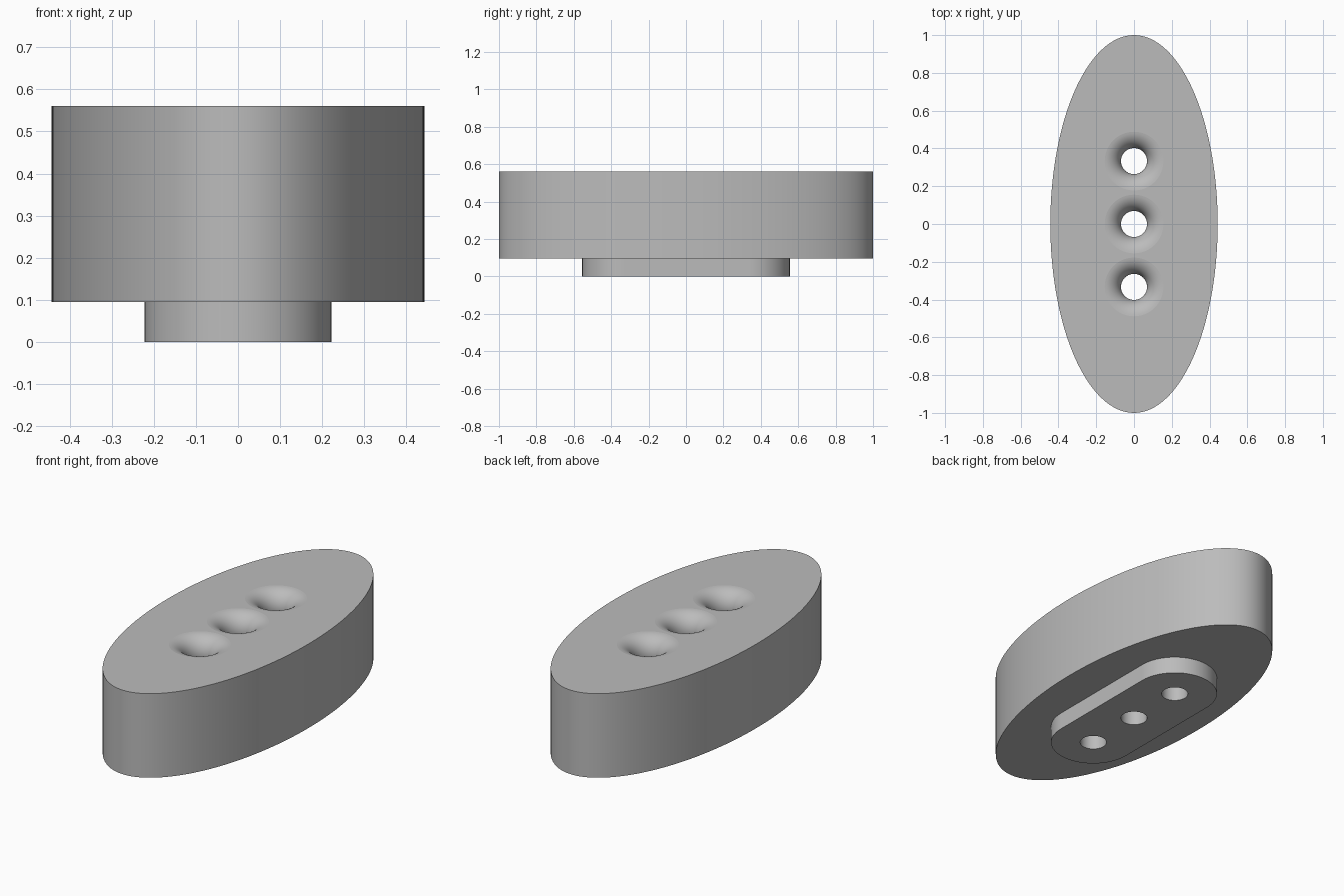
import bpy
import bmesh
from math import sin, cos, pi, radians

cube = bpy.data.objects.get("Cube")
if cube:
    bpy.data.objects.remove(cube, do_unlink=True)

HALF_W, HALF_L, TOP, STEP = 0.443, 1.0, 0.56, 0.095
FOOT_R, SPACING = 0.222, 0.333
HOLE_R, FILLET = 0.069, 0.094

grey = bpy.data.materials.new("plain_grey")
grey.use_nodes = True
colour = (0.5, 0.5, 0.5, 1)
grey.diffuse_color = colour
grey.node_tree.nodes["Principled BSDF"].inputs["Base Color"].default_value = colour


def finish(bm, name):
    bmesh.ops.recalc_face_normals(bm, faces=bm.faces)
    mesh = bpy.data.meshes.new(name)
    bm.to_mesh(mesh)
    bm.free()
    mesh.materials.append(grey)
    obj = bpy.data.objects.new(name, mesh)
    bpy.context.collection.objects.link(obj)
    return obj


def prism(name, outline, z0, z1):
    bm = bmesh.new()
    face = bm.faces.new([bm.verts.new((x, y, z0)) for x, y in outline])
    grown = bmesh.ops.extrude_face_region(bm, geom=[face])["geom"]
    verts = [v for v in grown if isinstance(v, bmesh.types.BMVert)]
    bmesh.ops.translate(bm, verts=verts, vec=(0, 0, z1 - z0))
    return finish(bm, name)


def lathe(name, profile, y, steps=48):
    bm = bmesh.new()
    rings = [[bm.verts.new((r * cos(2 * pi * i / steps), y + r * sin(2 * pi * i / steps), z))
              for i in range(steps)] for r, z in profile]
    for a, b in zip(rings, rings[1:]):
        for i in range(steps):
            j = (i + 1) % steps
            bm.faces.new((a[i], a[j], b[j], b[i]))
    bm.faces.new(rings[0])
    bm.faces.new(rings[-1])
    return finish(bm, name)


def combine(target, tool, operation):
    tool.hide_render = True
    mod = target.modifiers.new(operation.lower(), "BOOLEAN")
    mod.operation, mod.solver, mod.object = operation, "EXACT", tool
    bpy.context.view_layer.objects.active = target
    bpy.ops.object.modifier_apply(modifier=mod.name)
    bpy.data.objects.remove(tool, do_unlink=True)


# Oval body
oval = [(HALF_W * cos(2 * pi * i / 128), HALF_L * sin(2 * pi * i / 128)) for i in range(128)]
body = prism("oval_body", oval, STEP, TOP)

# Round-ended foot underneath
stadium = [(FOOT_R * cos(pi * i / 32), side * SPACING + FOOT_R * sin(pi * i / 32))
           for side, start in ((1, 0), (-1, 32)) for i in range(start, start + 33)]
combine(body, prism("foot", stadium, 0, STEP + 0.1), "UNION")

# Three through holes with flared mouths
arc = [(HOLE_R + FILLET * (1 - cos(radians(a))), TOP - FILLET * (1 - sin(radians(a))))
       for a in range(0, 86, 5)]
profile = [(HOLE_R, -0.1)] + arc + [(arc[-1][0] + 0.004, TOP + 0.001), (arc[-1][0] + 0.004, TOP + 0.1)]
for k in (-1, 0, 1):
    combine(body, lathe("hole_cutter", profile, k * SPACING), "DIFFERENCE")

# Smooth walls with crisp rims
bpy.ops.object.select_all(action="DESELECT")
body.select_set(True)
bpy.context.view_layer.objects.active = body
bpy.ops.object.shade_smooth_by_angle(angle=radians(30))
weighted = body.modifiers.new("weighted_normals", "WEIGHTED_NORMAL")
weighted.keep_sharp = True
